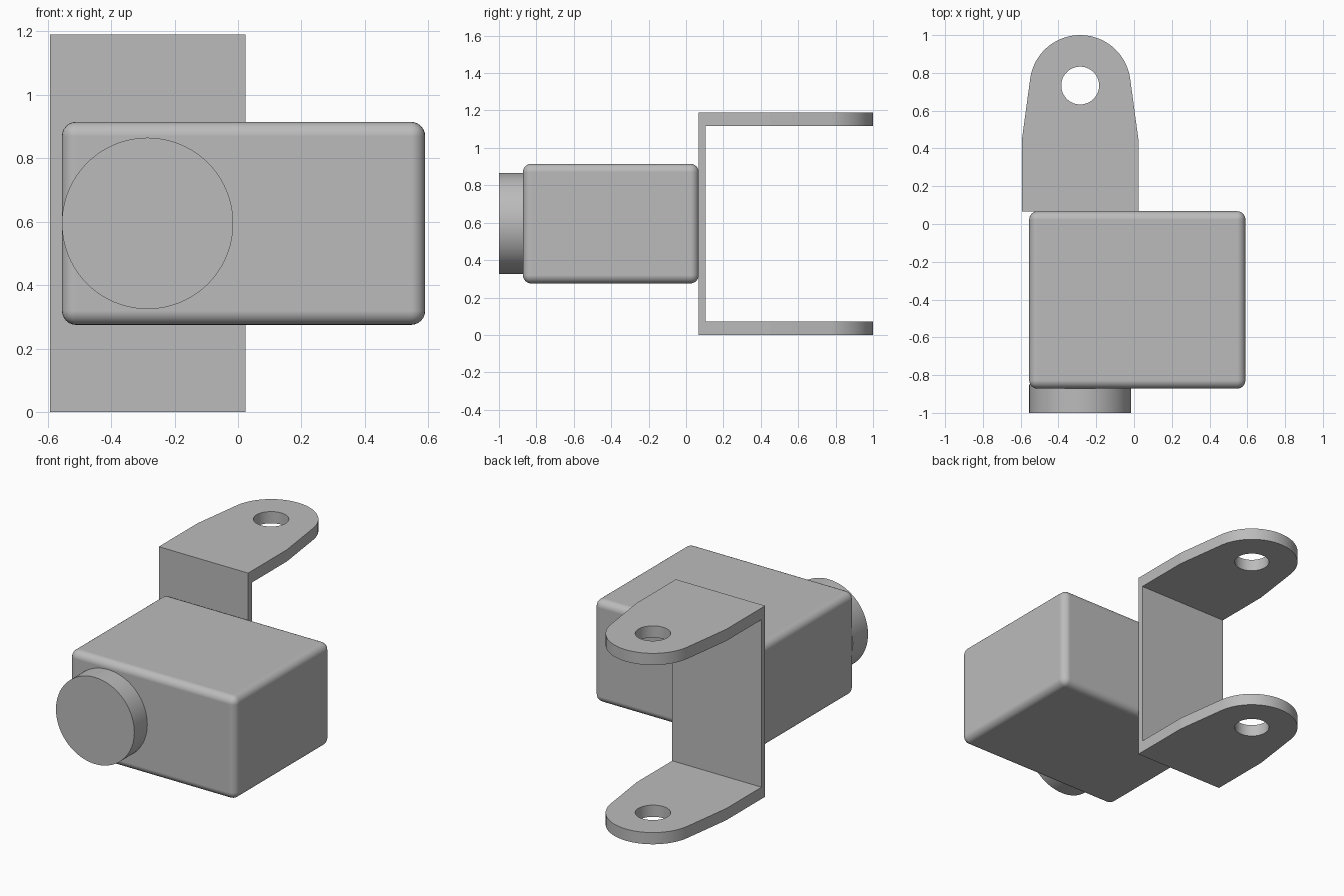
import bpy, bmesh, math
from mathutils import Matrix, Vector

if "Cube" in bpy.data.objects:
    bpy.data.objects.remove(bpy.data.objects["Cube"], do_unlink=True)

GREY = (0.5, 0.5, 0.5, 1.0)
mat = bpy.data.materials.new("plain grey")
mat.use_nodes = True
mat.diffuse_color = GREY
mat.node_tree.nodes["Principled BSDF"].inputs["Base Color"].default_value = GREY

AXIS_X, AXIS_Z = -0.285, 0.595   # shared centre of the bracket and front disc
HEIGHT = 1.19


def activate(ob):
    bpy.ops.object.select_all(action='DESELECT')
    ob.select_set(True)
    bpy.context.view_layer.objects.active = ob


def make(name, bm):
    bmesh.ops.recalc_face_normals(bm, faces=bm.faces[:])
    me = bpy.data.meshes.new(name)
    bm.to_mesh(me)
    bm.free()
    ob = bpy.data.objects.new(name, me)
    bpy.context.collection.objects.link(ob)
    me.materials.append(mat)
    return ob


def prism(name, points, direction):
    """Extrude a closed outline along a direction."""
    bm = bmesh.new()
    face = bm.faces.new([bm.verts.new(p) for p in points])
    ext = bmesh.ops.extrude_face_region(bm, geom=[face])["geom"]
    verts = [g for g in ext if isinstance(g, bmesh.types.BMVert)]
    bmesh.ops.translate(bm, verts=verts, vec=Vector(direction))
    return make(name, bm)


def cylinder(name, radius, depth, location, turn=0):
    bm = bmesh.new()
    mtx = Matrix.Translation(location) @ Matrix.Rotation(turn, 4, 'X')
    bmesh.ops.create_cone(bm, cap_ends=True, segments=96, radius1=radius,
                          radius2=radius, depth=depth, matrix=mtx)
    return make(name, bm)


def cut(ob, cutter, operation):
    cutter.hide_render = True
    mod = ob.modifiers.new("cut", 'BOOLEAN')
    mod.operation, mod.object, mod.solver = operation, cutter, 'EXACT'
    activate(ob)
    bpy.ops.object.modifier_apply(modifier=mod.name)
    bpy.data.objects.remove(cutter, do_unlink=True)


def smooth(ob, degrees):
    activate(ob)
    bpy.ops.object.shade_smooth_by_angle(angle=math.radians(degrees))


# Rounded box body
bm = bmesh.new()
size = Vector((1.145, 0.94, 0.64))
bmesh.ops.create_cube(bm, size=1, matrix=Matrix.Translation((0.0175, -0.402, AXIS_Z))
                      @ Matrix.Diagonal((*size, 1)))
body = make("body", bm)
smooth(body, 180)
bevel = body.modifiers.new("rounding", 'BEVEL')
bevel.width, bevel.segments, bevel.harden_normals = 0.045, 6, True
activate(body)
bpy.ops.object.modifier_apply(modifier=bevel.name)

# Round disc on the front
disc = cylinder("front_disc", 0.27, 0.15, (AXIS_X, -0.925, AXIS_Z), math.pi / 2)
smooth(disc, 30)

# U-shaped bracket: side profile swept across, then trimmed to the arm outline
front, inner, end, arm = 0.067, 0.103, 1.1, 0.073
profile = [(front, 0), (end, 0), (end, arm), (inner, arm), (inner, HEIGHT - arm),
           (end, HEIGHT - arm), (end, HEIGHT), (front, HEIGHT)]
bracket = prism("bracket", [(-0.8, y, z) for y, z in profile], (1.0, 0, 0))

radius, half, arc_y, taper = 0.267, 0.308, 0.733, math.radians(7.4)
outline = [(AXIS_X - half, 0), (AXIS_X + half, 0), (AXIS_X + half, 0.45)]
steps = 60
for i in range(steps + 1):
    a = taper + (math.pi - 2 * taper) * i / steps
    outline.append((AXIS_X + radius * math.cos(a), arc_y + radius * math.sin(a)))
outline.append((AXIS_X - half, 0.45))
trim = prism("trim_cutter", [(x, y, -0.2) for x, y in outline], (0, 0, 1.6))
cut(bracket, trim, 'INTERSECT')

# Pivot holes through both arms
cut(bracket, cylinder("hole_cutter", 0.1, 2, (AXIS_X, arc_y, AXIS_Z)), 'DIFFERENCE')
smooth(bracket, 5)
